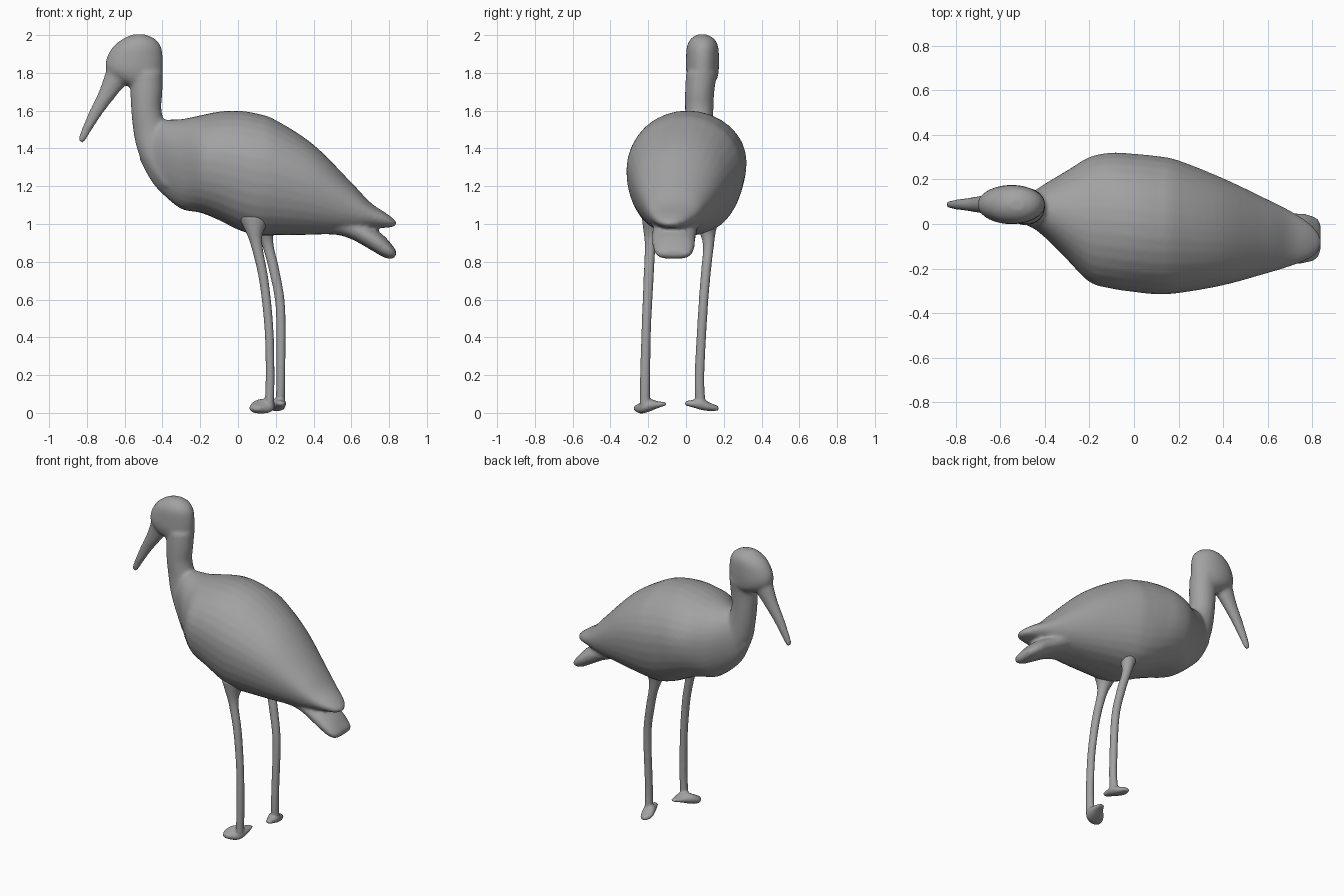
import bpy, bmesh, math
from mathutils import Vector

cube = bpy.data.objects.get("Cube")
if cube:
    bpy.data.objects.remove(cube, do_unlink=True)

SIDES = 32
STEPS = 6

grey = bpy.data.materials.new("plain grey")
grey.use_nodes = True
grey.diffuse_color = (0.36, 0.36, 0.36, 1)
grey.node_tree.nodes["Principled BSDF"].inputs["Base Color"].default_value = grey.diffuse_color


def smooth_rows(rows):
    """Spline interpolation between the given cross-sections."""
    padded = [Vector(r) for r in [rows[0]] + rows + [rows[-1]]]
    out = []
    for p, a, b, n in zip(padded, padded[1:], padded[2:], padded[3:]):
        for s in range(STEPS):
            t = s / STEPS
            tangent_a, tangent_b = (b - p) / 2, (n - a) / 2
            out.append(a + tangent_a * t
                       + (3 * (b - a) - 2 * tangent_a - tangent_b) * t ** 2
                       + (2 * (a - b) + tangent_a + tangent_b) * t ** 3)
    out.append(padded[-1])
    return out


def loft(bm, axis, rows, middle=0.5, fullness=1.0):
    """Rows are (position along axis, low and high of each cross axis).
    middle is the height of the widest line, fullness below 1 fattens the underside."""
    rings = []
    for pos, a0, a1, b0, b1 in smooth_rows(rows):
        ca, ra = (a0 + a1) / 2, (a1 - a0) / 2
        cb = b0 + (b1 - b0) * middle
        ring = []
        for i in range(SIDES):
            angle = math.tau * i / SIDES
            c, s = math.cos(angle), math.sin(angle)
            if s < 0:
                c = math.copysign(abs(c) ** fullness, c)
            a = ca + ra * c
            b = cb + s * ((b1 - cb) if s > 0 else (cb - b0))
            co = {"x": (pos, a, b), "y": (a, pos, b), "z": (a, b, pos)}[axis]
            ring.append(bm.verts.new(co))
        rings.append(ring)
    faces = [bm.faces.new(rings[0]), bm.faces.new(rings[-1][::-1])]
    for low, high in zip(rings, rings[1:]):
        for i in range(SIDES):
            j = (i + 1) % SIDES
            faces.append(bm.faces.new((low[i], high[i], high[j], low[j])))
    bmesh.ops.recalc_face_normals(bm, faces=faces)


def finish(name, bm, voxel, rounds):
    """Fuse the overlapping lofts into one soft skin."""
    mesh = bpy.data.meshes.new(name)
    bm.to_mesh(mesh)
    bm.free()
    mesh.materials.append(grey)
    for face in mesh.polygons:
        face.use_smooth = True
    obj = bpy.data.objects.new(name, mesh)
    bpy.context.collection.objects.link(obj)
    fuse = obj.modifiers.new("fuse", "REMESH")
    fuse.mode = "VOXEL"
    fuse.voxel_size = voxel
    fuse.use_smooth_shade = True
    soften = obj.modifiers.new("soften", "SMOOTH")
    soften.factor = 0.5
    soften.iterations = rounds
    return obj


bird = bmesh.new()

# Torso with folded wings, tapering to the upper tail tip
loft(bird, "x", [
    (-.52, .05, .10, 1.34, 1.42),
    (-.46, -.01, .14, 1.23, 1.52),
    (-.4, -.06, .18, 1.16, 1.55),
    (-.3, -.16, .24, 1.08, 1.555),
    (-.2, -.26, .30, 1.06, 1.575),
    (-.1, -.29, .32, 1.02, 1.595),
    (0, -.305, .315, .97, 1.6),
    (.1, -.315, .305, .94, 1.585),
    (.2, -.31, .285, .94, 1.55),
    (.4, -.275, .205, .945, 1.42),
    (.6, -.22, .11, .955, 1.22),
    (.7, -.19, .06, .975, 1.115),
    (.78, -.16, .01, .98, 1.06),
    (.82, -.13, -.03, .985, 1.03),
    (.838, -.10, -.06, .995, 1.01),
], middle=0.54, fullness=0.8)

# Lower tail
loft(bird, "x", [
    (.3, -.15, .10, .94, 1.1),
    (.5, -.17, .06, .945, 1.08),
    (.6, -.175, .06, .92, 1.04),
    (.7, -.18, .05, .865, .99),
    (.77, -.175, .045, .825, .94),
    (.815, -.16, .03, .815, .89),
    (.836, -.13, .01, .83, .86),
], fullness=0.6)

# Neck
loft(bird, "z", [
    (1.2, -.42, -.1, -.10, .18),
    (1.3, -.49, -.2, -.05, .165),
    (1.4, -.535, -.3, -.02, .15),
    (1.5, -.555, -.37, -.005, .145),
    (1.6, -.565, -.405, -.005, .145),
    (1.7, -.57, -.4, -.005, .15),
    (1.8, -.57, -.398, 0, .165),
])

# Head
loft(bird, "z", [
    (1.73, -.58, -.42, .03, .14),
    (1.77, -.66, -.4, .01, .165),
    (1.82, -.7, -.398, 0, .174),
    (1.88, -.695, -.398, 0, .175),
    (1.94, -.66, -.408, .005, .17),
    (1.98, -.61, -.44, .025, .15),
    (2.003, -.56, -.49, .06, .11),
])

# Beak, pointing down and forward
loft(bird, "z", [
    (1.43, -.835, -.815, .08, .095),
    (1.455, -.845, -.8, .07, .105),
    (1.58, -.795, -.72, .06, .115),
    (1.69, -.742, -.635, .05, .125),
    (1.77, -.712, -.57, .04, .135),
    (1.84, -.69, -.56, .03, .14),
])
finish("bird_body", bird, 0.011, 6)

# Legs flare where they enter the belly; each ends in a flat webbed foot
legs = {
    "near_leg": (
        [(.03, .14, .19, -.245, -.19),
         (.2, .147, .193, -.243, -.19),
         (.45, .14, .187, -.235, -.185),
         (.7, .112, .162, -.225, -.172),
         (.88, .07, .13, -.218, -.16),
         (.96, .04, .135, -.225, -.13),
         (1.04, 0, .18, -.235, -.08)],
        [(-.275, .08, .12, .012, .035),
         (-.24, .06, .18, -.003, .055),
         (-.2, .075, .197, .005, .075),
         (-.15, .12, .195, .025, .062),
         (-.105, .15, .185, .04, .056)]),
    "far_leg": (
        [(.04, .2, .248, .05, .105),
         (.2, .203, .25, .046, .097),
         (.55, .2, .25, .065, .115),
         (.75, .165, .22, .08, .132),
         (.88, .13, .19, .09, .147),
         (.96, .1, .19, .07, .158),
         (1.04, .06, .23, .03, .18)],
        [(-.005, .21, .245, .04, .062),
         (.04, .19, .252, .028, .07),
         (.08, .175, .254, .016, .08),
         (.125, .165, .245, .01, .055),
         (.172, .18, .22, .012, .035)]),
}
for name, (shank, foot) in legs.items():
    leg = bmesh.new()
    loft(leg, "z", shank)
    loft(leg, "y", foot, fullness=0.7)
    finish(name, leg, 0.007, 4)
